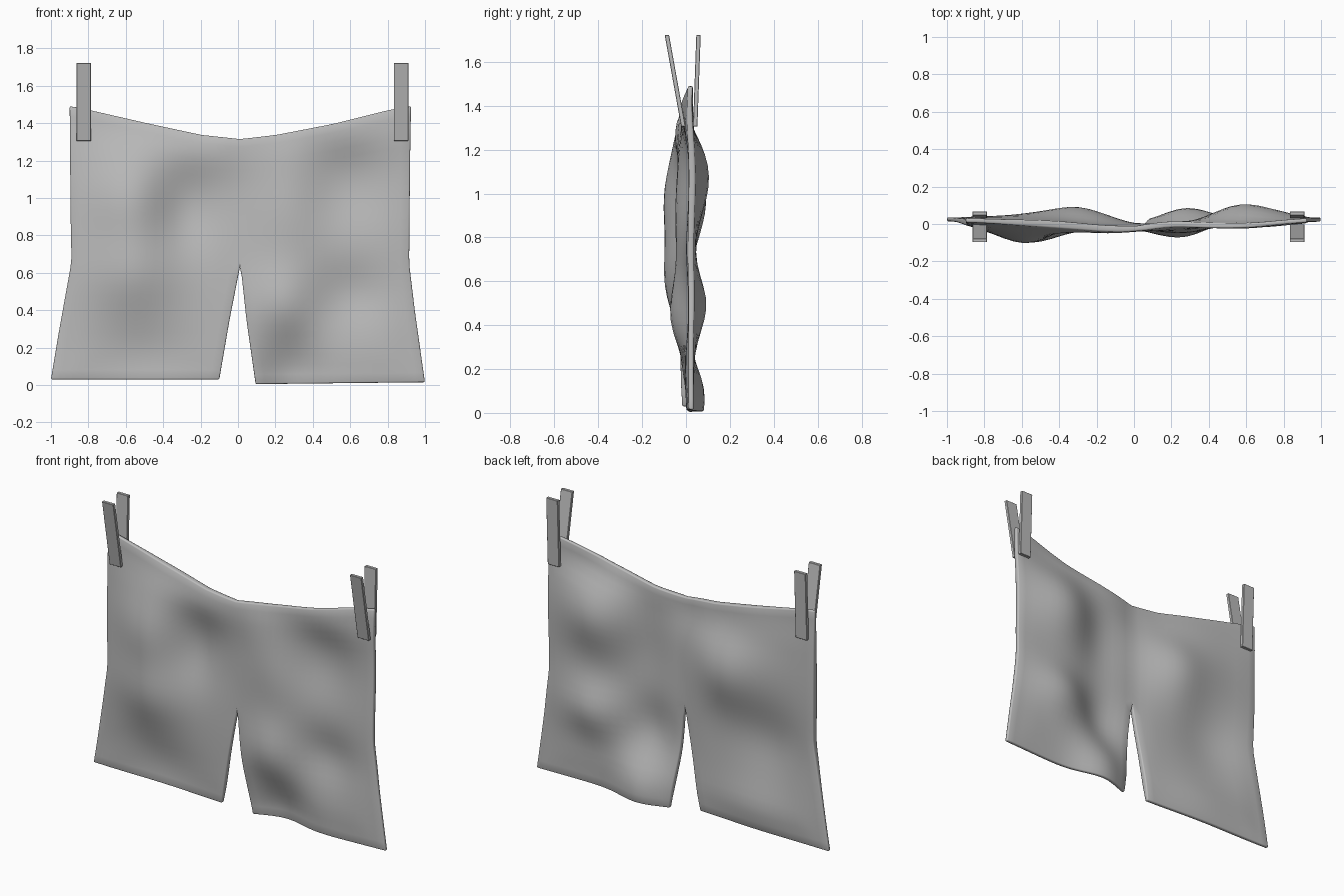
import bpy, bmesh, math
from mathutils import Vector

cube = bpy.data.objects.get("Cube")
if cube:
    bpy.data.objects.remove(cube)

grey = bpy.data.materials.new("plain grey")
grey.use_nodes = True
grey.diffuse_color = (0.5, 0.5, 0.5, 1)
grey.node_tree.nodes["Principled BSDF"].inputs["Base Color"].default_value = (0.5, 0.5, 0.5, 1)


def lerp(a, b, t):
    return a + (b - a) * t


def sample(points, z):
    """Piecewise linear lookup in a list of (key, value) points."""
    for (a, va), (b, vb) in zip(points, points[1:]):
        if z <= b:
            return lerp(va, vb, max(0, (z - a) / (b - a)))
    return points[-1][1]


def finish(name, bm):
    bmesh.ops.recalc_face_normals(bm, faces=bm.faces)
    mesh = bpy.data.meshes.new(name)
    bm.to_mesh(mesh)
    bm.free()
    mesh.materials.append(grey)
    ob = bpy.data.objects.new(name, mesh)
    bpy.context.collection.objects.link(ob)
    return ob


# Folds of the cloth: x, z, width, height, depth (negative goes forward)
SHARED = [(0.28, 0.05, 0.13, 0.16, 0.075), (0.20, 1.36, 0.10, 0.10, 0.012),
          (0.60, 1.36, 0.18, 0.09, -0.028), (-0.50, 0.15, 0.20, 0.10, 0.022),
          (-0.20, 1.25, 0.22, 0.10, -0.028), (0.25, 0.44, 0.12, 0.14, -0.052),
          (0.58, 1.07, 0.16, 0.16, 0.045), (0.60, 0.49, 0.14, 0.12, 0.042),
          (-0.28, 0.95, 0.13, 0.16, 0.05), (0.28, 0.93, 0.12, 0.20, -0.03),
          (-0.57, 0.59, 0.17, 0.16, -0.04)]
FRONT = [(-0.57, 0.98, 0.16, 0.19, -0.09), (-0.57, 0.59, 0.17, 0.16, -0.035)]
BACK = [(0.58, 1.07, 0.16, 0.16, 0.032), (0.60, 0.49, 0.14, 0.12, 0.022),
        (-0.45, 1.02, 0.18, 0.20, 0.035)]


def folds(table, x, z):
    return sum(depth * math.exp(-((x - fx) / sx) ** 2 / 2 - ((z - fz) / sz) ** 2 / 2)
               for fx, fz, sx, sz, depth in table)


def panel_y(x, z, direction):
    """Depth of the front (-1) or back (1) panel, thinner at hems and seams."""
    inset = min(abs(x) + 0.03, 0.95 - abs(x), z - 0.02, 1.4 - z)
    puff = 0.011 + 0.009 * max(0, min(1, inset / 0.15))
    middle = -0.012 + 0.036 * min(1, abs(x)) + folds(SHARED, x, z)
    return middle + direction * puff + folds(FRONT if direction < 0 else BACK, x, z)


# Outlines of the shorts
WAIST = [(-0.9, 1.49), (-0.5, 1.40), (-0.2, 1.337), (0.01, 1.315),
         (0.2, 1.337), (0.5, 1.395), (0.8, 1.47), (0.92, 1.49)]
CROTCH = 0.63
HALVES = {
    -1: dict(outer=[(0.03, -1.0), (0.3, -0.955), (0.66, -0.89), (0.9, -0.895), (1.49, -0.9)],
             inner=[(0.03, -0.1), (0.35, -0.045), (CROTCH, 0.01)], hem=(0.03, 0.03)),
    1: dict(outer=[(0.01, 1.0), (0.4, 0.945), (0.65, 0.915), (1.2, 0.92), (1.49, 0.925)],
            inner=[(0.0, 0.095), (0.35, 0.045), (CROTCH, 0.015)], hem=(0.005, 0.015)),
}
COLS, LEG_ROWS, HIP_ROWS = 18, 12, 16

# Flat pattern, leg by leg, joined down the middle above the crotch
bm = bmesh.new()
for side, h in HALVES.items():
    rows = []
    for r in range(LEG_ROWS + HIP_ROWS + 1):
        row = []
        for c in range(COLS + 1):
            u = c / COLS
            if r <= LEG_ROWS:
                z = lerp(lerp(*h["hem"], u), CROTCH, r / LEG_ROWS)
            else:
                top = sample(WAIST, lerp(0.01, 0.92 * side, u))
                z = lerp(CROTCH, top, (r - LEG_ROWS) / HIP_ROWS)
            x = lerp(sample(h["inner"], z), sample(h["outer"], z), u)
            row.append(bm.verts.new((x, 0, z)))
        rows.append(row)
    for low, high in zip(rows, rows[1:]):
        for c in range(COLS):
            quad = [low[c], low[c + 1], high[c + 1], high[c]]
            bm.faces.new(quad if side > 0 else quad[::-1])
bmesh.ops.remove_doubles(bm, verts=bm.verts, dist=0.008)

# Second panel, closed at the rim, then both panels are shaped
front = set(bm.verts)
bmesh.ops.extrude_face_region(bm, geom=bm.faces[:], use_keep_orig=True)
for v in bm.verts:
    v.co.y = panel_y(v.co.x, v.co.z, -1 if v in front else 1)
shorts = finish("shorts", bm)

# Rounded rim
bevel = shorts.modifiers.new("rounded rim", "BEVEL")
bevel.width = 0.007
bevel.segments = 2
bevel.limit_method = "ANGLE"
bevel.angle_limit = math.radians(50)

bpy.ops.object.select_all(action="DESELECT")
shorts.select_set(True)
bpy.context.view_layer.objects.active = shorts
bpy.ops.object.modifier_apply(modifier="rounded rim")
bpy.ops.object.shade_smooth_by_angle(angle=math.radians(60))


# Clothes pegs: two leaning slats each
def slat(name, x, y_low, y_high, width=0.078, thick=0.02, low=1.305, high=1.722):
    bm = bmesh.new()
    bmesh.ops.create_cube(bm, size=1)
    for v in bm.verts:
        y = y_high if v.co.z > 0 else y_low
        z = high if v.co.z > 0 else low
        v.co = Vector((x + v.co.x * width, y + v.co.y * thick, z))
    bmesh.ops.bevel(bm, geom=bm.edges[:], offset=0.002, segments=1, affect="EDGES")
    finish(name, bm)


for label, x in (("right", -0.825), ("left", 0.872)):
    slat(label + "_peg_front", x, -0.012, -0.087)
    slat(label + "_peg_back", x, 0.042, 0.057)
